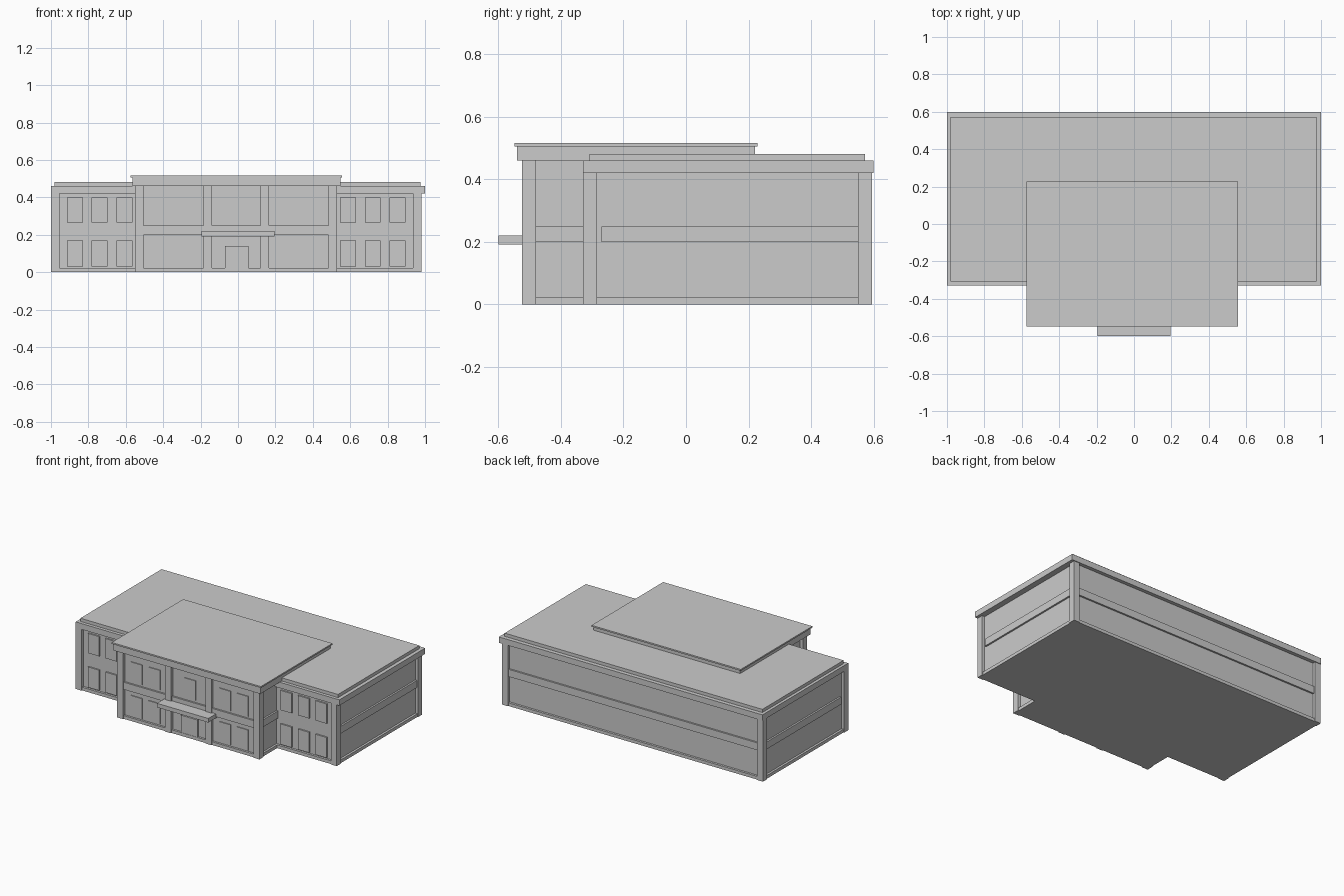
import bpy, bmesh
from mathutils import Matrix, Vector

if "Cube" in bpy.data.objects:
    bpy.data.objects.remove(bpy.data.objects["Cube"])


def box(bm, x0, x1, y0, y1, z0, z1):
    m = Matrix.Translation(((x0 + x1) / 2, (y0 + y1) / 2, (z0 + z1) / 2))
    m = m @ Matrix.Diagonal(Vector((x1 - x0, y1 - y0, z1 - z0, 1)))
    bmesh.ops.create_cube(bm, size=1, matrix=m)


def part(name, boxes):
    bm = bmesh.new()
    for b in boxes:
        box(bm, *b)
    me = bpy.data.meshes.new(name)
    bm.to_mesh(me)
    bm.free()
    ob = bpy.data.objects.new(name, me)
    bpy.context.collection.objects.link(ob)
    return ob


COL = 0.045    # pillar width
REC = 0.02     # how far walls sit behind the pillars
X0, X1, Y0, Y1 = -1.0, 0.98, -0.33, 0.595    # main block
CX0, CX1, CY0 = -0.55, 0.53, -0.525          # entrance block

# Main two-storey block
part("main_walls", [(X0 + REC, X1 - REC, Y0 + REC, Y1 - REC, 0, 0.44)])
part("main_corner_pillars", [(x, x + COL, y, y + COL, 0, 0.42)
                             for x in (X0, X1 - COL) for y in (Y0, Y1 - COL)])
part("main_plinth", [(X0 + 0.005, X1 - 0.005, Y0 + 0.005, Y1 - 0.005, 0, 0.022)])
part("main_floor_band", [(X0 + 0.008, X1 - 0.008, Y0 + 0.06, Y1 - 0.008, 0.2, 0.25)])
part("main_roof", [(-1, 1, Y0, 0.6, 0.42, 0.46), (-0.98, 0.975, -0.308, 0.572, 0.46, 0.482)])

# Projecting entrance block
part("entrance_walls", [(CX0 + REC, CX1 - REC, CY0 + REC, 0.2, 0, 0.47)])
part("entrance_pillars", [(x, x + COL, CY0, CY0 + COL, 0, 0.46)
                          for x in (CX0, -0.185, 0.12, CX1 - COL)])
part("entrance_plinth", [(CX0 + 0.006, CX1 - 0.006, CY0 + 0.006, Y0 + REC, 0, 0.022)])
part("entrance_floor_band", [(CX0 + 0.008, CX1 - 0.008, CY0 + 0.008, Y0 + REC, 0.2, 0.25)])
part("entrance_roof", [(-0.565, 0.548, -0.54, 0.22, 0.46, 0.506),
                       (-0.575, 0.557, -0.548, 0.228, 0.506, 0.516)])
part("entrance_canopy", [(-0.195, 0.195, -0.6, CY0 + REC, 0.192, 0.22)])
part("front_door", [(-0.07, 0.055, CY0 + REC - 0.012, CY0 + REC, 0, 0.14)])

# Windows: three per floor on each wing, and between the entrance pillars
FLOORS = ((0.03, 0.17), (0.265, 0.4))
wing_y = Y0 + REC
part("wing_windows", [(x, x + 0.085, wing_y - 0.01, wing_y, z0, z1)
                      for x in (-0.915, -0.783, -0.65, 0.545, 0.678, 0.811)
                      for z0, z1 in FLOORS])
front_y = CY0 + REC
part("entrance_windows", [(x, x + 0.085, front_y - 0.006, front_y, z0, z1)
                          for x in (-0.455, -0.32, -0.05, 0.215, 0.35)
                          for z0, z1 in FLOORS if z0 > 0.1 or abs(x) > 0.1])
